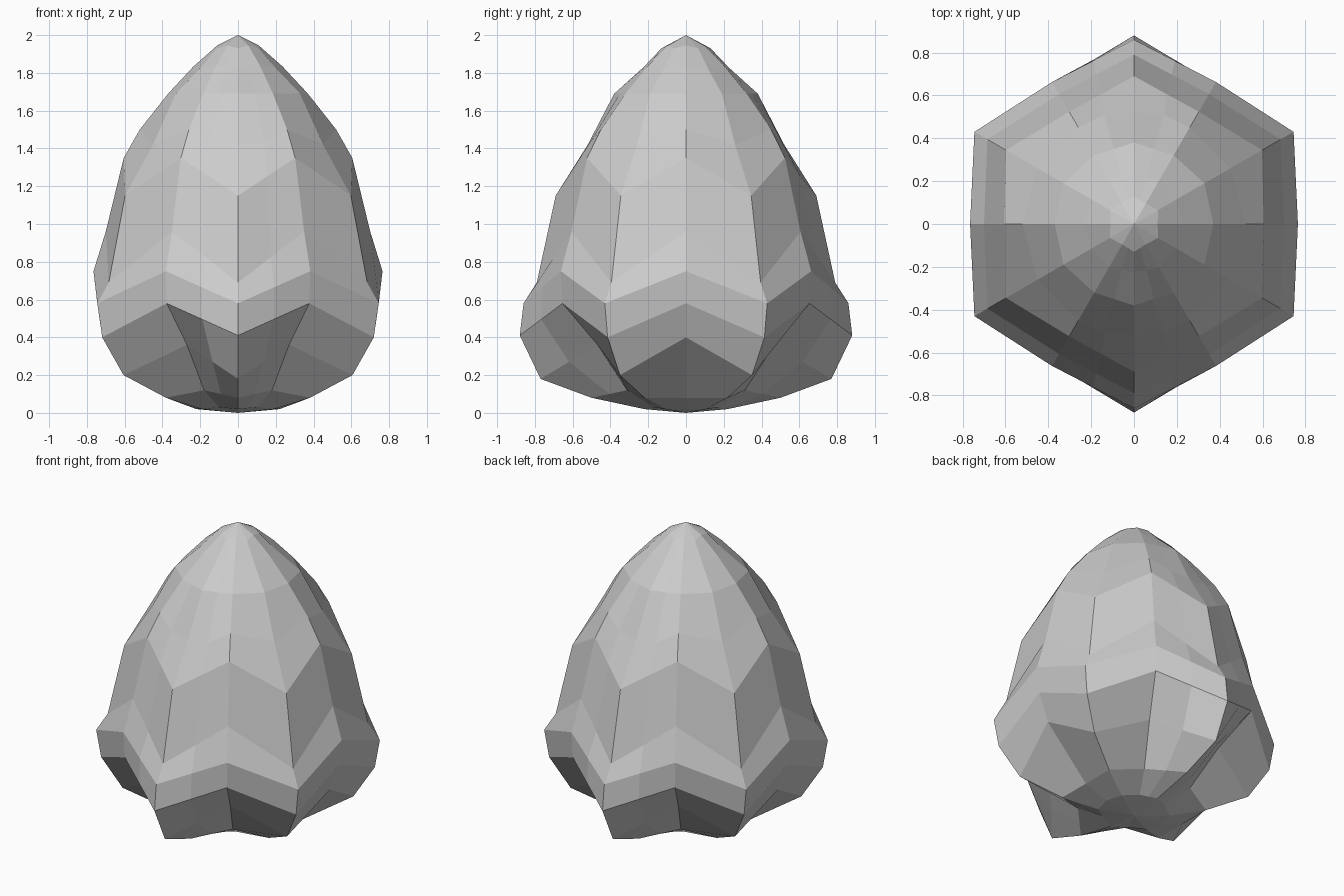
import bpy, bmesh
from math import radians, sin, cos
from mathutils import Vector

if "Cube" in bpy.data.objects:
    bpy.data.objects.remove(bpy.data.objects["Cube"])

# Upper profile (radius, height) of the six ridges and of the faces between them
ridge_top = [(.86, .58), (.79, .69), (.69, 1.15), (.52, 1.42), (.38, 1.69), (.225, 1.83), (.13, 1.93)]
face_top = [(.765, .75), (.70, .96), (.605, 1.35), (.52, 1.5), (.37, 1.69), (.235, 1.835), (.11, 1.945)]

# Lower profiles: big end lobes, side ridges, side faces and deep grooves
end_lobe = [(.22, .02), (.50, .08), (.77, .18), (.88, .41)] + ridge_top
side_ridge = [(.22, .02), (.44, .08), (.70, .20), (.83, .40)] + ridge_top
side_face = [(.22, .02), (.38, .08), (.68, .40), (.745, .58)] + face_top
groove = [(.20, .03), (.36, .12), (.54, .36), (.755, .58)] + face_top


def column(profile, deg):
    a = radians(deg)
    return [Vector((r * cos(a), r * sin(a), z)) for r, z in profile]


# One quarter of the bud, from the side (+x) to the end (+y)
end, gap = column(end_lobe, 90), column(groove, 60)
shoulder = [(p + q) / 2 for p, q in zip(end, gap)]
shoulder[7] = Vector((.14, .51, 1.43))      # flat tip plate on the end petal
quarter = [column(side_face, 0), column(side_ridge, 30), gap, shoulder, end]


def mirrored(cols, sx, sy):
    return [[Vector((p.x * sx, p.y * sy, p.z)) for p in c] for c in cols]


columns = (quarter
           + mirrored(quarter[-2::-1], -1, 1)
           + mirrored(quarter[1:], -1, -1)
           + mirrored(quarter[-2:0:-1], 1, -1))

# Skin the columns into a closed bud
bm = bmesh.new()
grid = [[bm.verts.new(p) for p in c] for c in columns]
bottom, tip = bm.verts.new((0, 0, 0)), bm.verts.new((0, 0, 2))
for i, a in enumerate(grid):
    b = grid[(i + 1) % len(grid)]
    bm.faces.new((bottom, b[0], a[0]))
    bm.faces.new((tip, a[-1], b[-1]))
    for j in range(len(a) - 1):
        bm.faces.new((a[j], b[j], b[j + 1], a[j + 1]))
bmesh.ops.recalc_face_normals(bm, faces=bm.faces)
mesh = bpy.data.meshes.new("bud")
bm.to_mesh(mesh)
bm.free()
bud = bpy.data.objects.new("bud", mesh)
bpy.context.collection.objects.link(bud)
